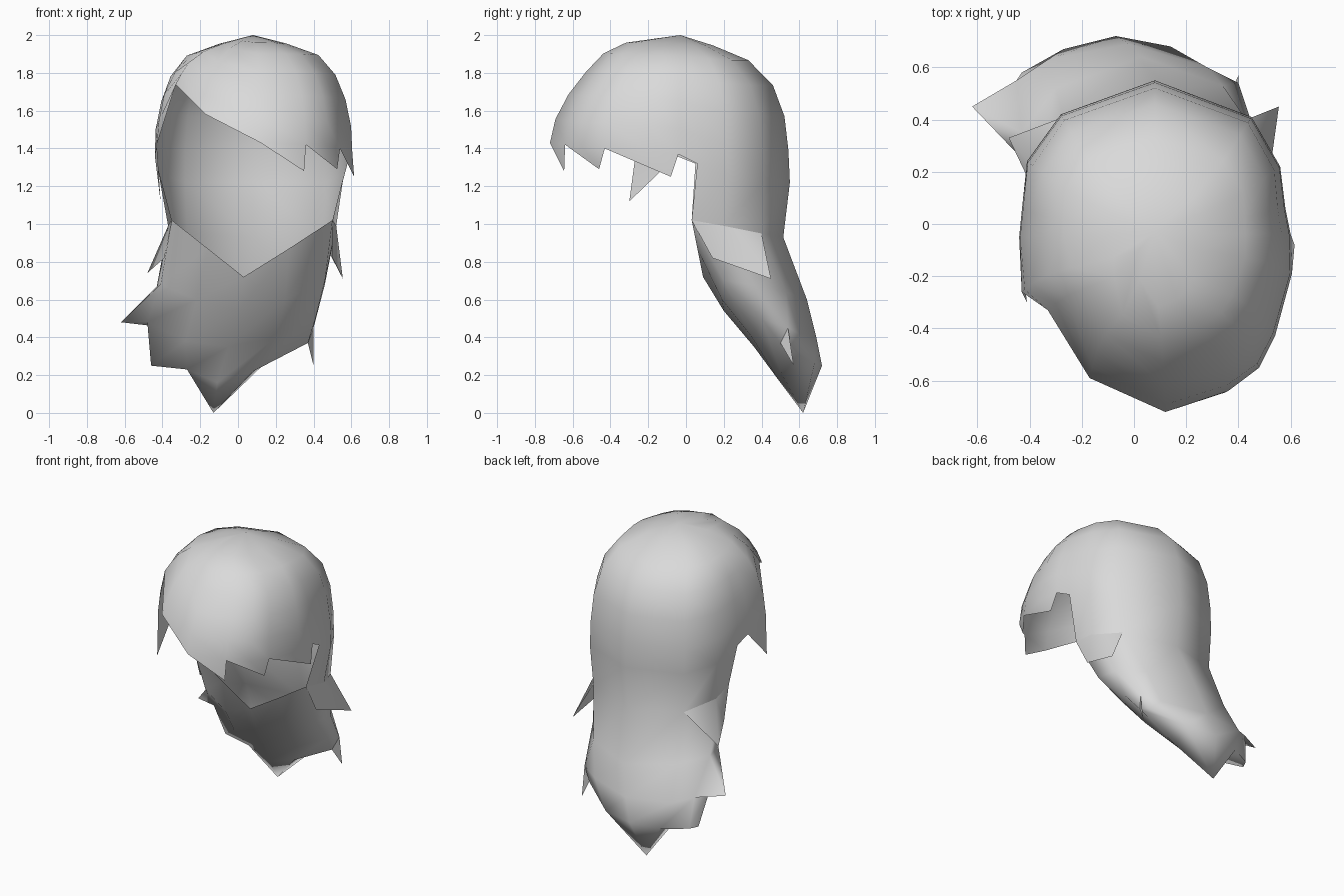
import bpy, bmesh, math

cube = bpy.data.objects.get("Cube")
if cube:
    bpy.data.objects.remove(cube, do_unlink=True)

# One plain grey material
GREY = (0.7, 0.7, 0.7, 1.0)
mat = bpy.data.materials.new("plain_grey")
mat.use_nodes = True
mat.diffuse_color = GREY
bsdf = next(n for n in mat.node_tree.nodes if n.type == 'BSDF_PRINCIPLED')
bsdf.inputs["Base Color"].default_value = GREY

CX, CY, TOP = 0.08, -0.03, 2.0
# Dome profile: height, then fraction of full size sideways, frontward, backward
PROFILE = [(1.0, 1.0, 1.0, 1.0), (1.3, 1.0, 1.0, 1.0),
           (1.5, 0.99, 1.0, 0.97), (1.68, 0.92, 0.865, 0.92),
           (1.76, 0.87, 0.78, 0.81), (1.89, 0.68, 0.62, 0.58),
           (1.955, 0.34, 0.47, 0.25), (2.0, 0.0, 0.0, 0.0)]


def plan_scale(z, y):
    """Sideways and lengthways scale at a height, for a point at y."""
    for low, high in zip(PROFILE, PROFILE[1:]):
        if z <= high[0]:
            break
    t = (z - low[0]) / (high[0] - low[0])
    sx, front, back = (a + (b - a) * t for a, b in zip(low[1:], high[1:]))
    return sx, (front if y < CY else back)


# Hem around the head: the back arc first, then the fringe from +x round to -x
back_arc = [(-0.43, 0.05, 1.32), (-0.41, 0.24, 1.26), (-0.28, 0.42, 1.22),
            (0.08, 0.55, 1.22), (0.45, 0.41, 1.22), (0.56, 0.22, 1.26),
            (0.58, 0.06, 1.32)]
fringe = [(0.60, -0.04, 1.37), (0.605, -0.19, 1.38), (0.54, -0.43, 1.40),
          (0.48, -0.55, 1.41), (0.36, -0.64, 1.42), (0.12, -0.72, 1.43),
          (-0.17, -0.59, 1.58), (-0.33, -0.33, 1.74), (-0.43, -0.26, 1.42),
          (-0.44, -0.05, 1.36)]

# Tail sections: seven points round the back, then three across the front
tail = [
    [(-0.35, 0.03, 1.02), (-0.37, 0.20, 0.99), (-0.27, 0.41, 0.95),
     (0.08, 0.515, 0.93), (0.43, 0.40, 0.95), (0.52, 0.20, 0.99),
     (0.50, 0.03, 1.02), (0.27, 0.06, 0.87), (0.03, 0.09, 0.72),
     (-0.16, 0.06, 0.87)],
    [(-0.41, 0.23, 0.68), (-0.43, 0.35, 0.67), (-0.30, 0.52, 0.64),
     (0.03, 0.64, 0.60), (0.34, 0.53, 0.64), (0.46, 0.36, 0.68),
     (0.46, 0.20, 0.70), (0.25, 0.19, 0.60), (0.00, 0.20, 0.54),
     (-0.22, 0.18, 0.60)],
    [(-0.48, 0.42, 0.48), (-0.45, 0.55, 0.46), (-0.33, 0.63, 0.42),
     (-0.02, 0.69, 0.40), (0.28, 0.60, 0.42), (0.40, 0.54, 0.45),
     (0.41, 0.40, 0.50), (0.20, 0.35, 0.40), (-0.05, 0.36, 0.35),
     (-0.28, 0.36, 0.38)],
    [(-0.46, 0.52, 0.25), (-0.43, 0.58, 0.25), (-0.27, 0.67, 0.24),
     (-0.07, 0.72, 0.25), (0.14, 0.68, 0.26), (0.35, 0.56, 0.36),
     (0.37, 0.50, 0.37), (0.08, 0.50, 0.22), (-0.11, 0.50, 0.16),
     (-0.27, 0.50, 0.23)],
]

bm = bmesh.new()


def row(points):
    return [bm.verts.new(p) for p in points]


def bridge(a, b, count, closed, skip=()):
    n = count if closed else count - 1
    for i in range(n):
        j = (i + 1) % count
        if i not in skip:
            bm.faces.new((a[i], a[j], b[j], b[i]))


# Dome: rings rising from the hem to the crown
hem_points = back_arc + fringe
hem = row(hem_points)
ring = hem
for f in (0.22, 0.45, 0.66, 0.83, 0.93):
    pts = []
    for x, y, z in hem_points:
        zz = z + (TOP - z) * f
        (sx, sy), (bx, by) = plan_scale(zz, y), plan_scale(z, y)
        pts.append((CX + (x - CX) * sx / bx, CY + (y - CY) * sy / by, zz))
    higher = row(pts)
    bridge(ring, higher, len(hem), True)
    ring = higher
crown = bm.verts.new((CX, CY, TOP))
for i in range(len(ring)):
    bm.faces.new((ring[i], ring[(i + 1) % len(ring)], crown))

# Nape: open at the front
sections = [row(s) for s in tail]
neck, upper, lower, end = sections
bridge(hem, neck, 7, False)

# Tail: closed sections, leaving the opening for the large side tuft
bridge(neck, upper, 10, True)
bridge(upper, lower, 10, True, skip=(0,))
bridge(lower, end, 10, True)

# Tail tip and end caps
tip = bm.verts.new((-0.13, 0.62, 0.0))
for a, b in ((2, 3), (3, 4), (4, 7), (7, 8), (8, 9), (9, 2)):
    bm.faces.new((end[a], end[b], tip))
bm.faces.new((end[0], end[1], end[2], end[9]))
bm.faces.new((end[4], end[5], end[6], end[7]))

# Large pointed tuft on the -x side of the tail
tuft = bm.verts.new((-0.62, 0.45, 0.48))
quad = (upper[0], upper[1], lower[1], lower[0])
for i in range(4):
    bm.faces.new((quad[i], quad[(i + 1) % 4], tuft))

bmesh.ops.recalc_face_normals(bm, faces=bm.faces[:])


# Pointed locks hanging from the hem and the tail
def lock(edge, point):
    bm.faces.new((*edge, bm.verts.new(point)))


lock(hem[11:13], (0.35, -0.645, 1.28))
lock(hem[9:12], (0.525, -0.46, 1.29))
lock(hem[7:10], (0.615, -0.08, 1.25))
lock(hem[15:17], (-0.41, -0.30, 1.12))
lock((lower[5], end[6]), (0.40, 0.57, 0.25))


# Flaps of the nape that overlap the tail and end in a point
def flap(front, middle, back, corner, point, flip):
    c, p = bm.verts.new(corner), bm.verts.new(point)
    for tri in ((front, c, middle), (c, p, middle), (p, back, middle)):
        bm.faces.new(tri[::-1] if flip else tri)


flap(neck[6], neck[5], neck[4], (0.50, 0.14, 0.82), (0.555, 0.45, 0.71), False)
flap(neck[0], neck[1], neck[2], (-0.39, 0.14, 0.82), (-0.48, 0.33, 0.74), True)

mesh = bpy.data.meshes.new("hair")
bm.to_mesh(mesh)
bm.free()
mesh.materials.append(mat)
hair = bpy.data.objects.new("hair", mesh)
bpy.context.collection.objects.link(hair)

bpy.ops.object.select_all(action='DESELECT')
hair.select_set(True)
bpy.context.view_layer.objects.active = hair
bpy.ops.object.shade_smooth_by_angle(angle=math.radians(70))
